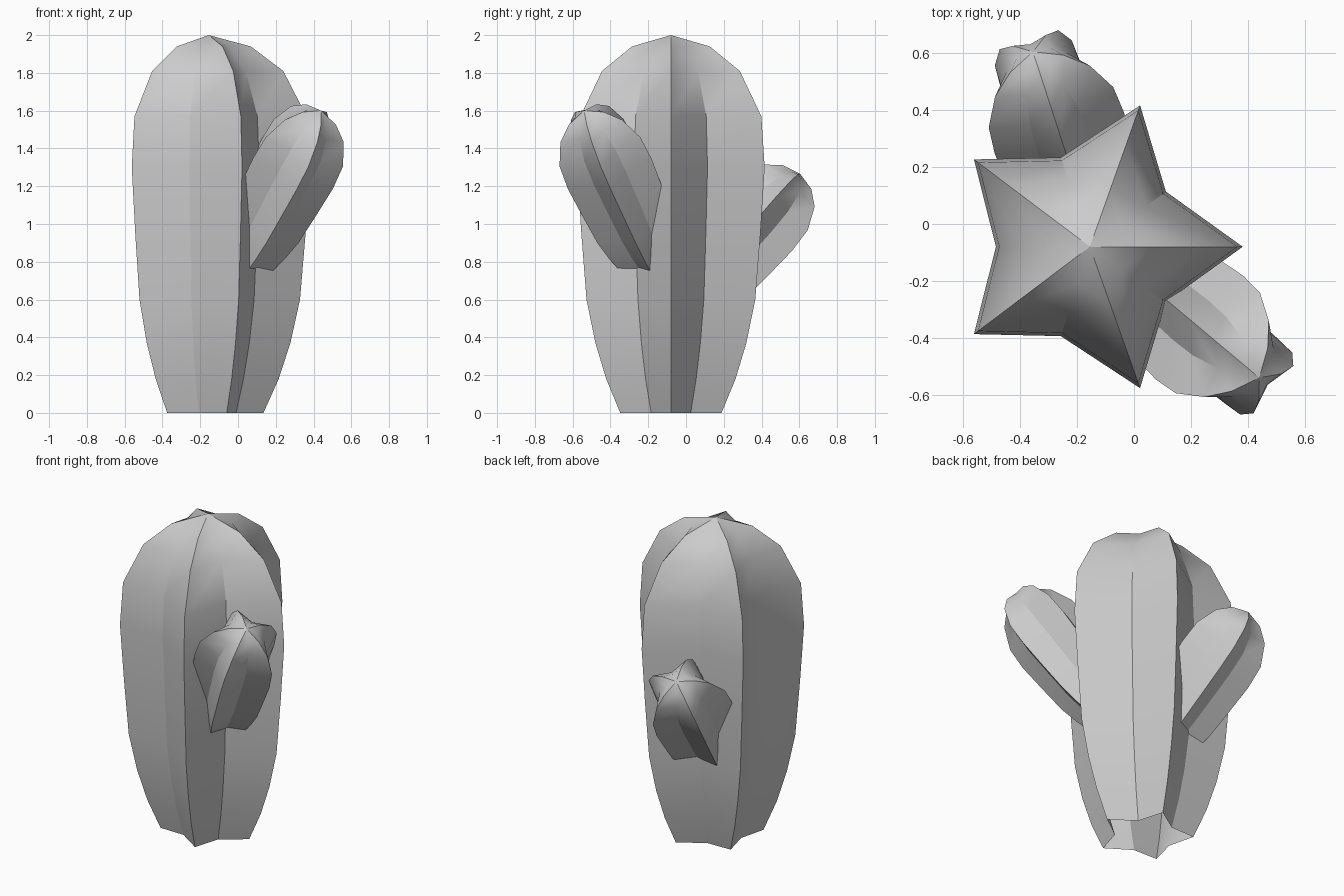
import bpy, bmesh
from math import sin, cos, pi, radians
from mathutils import Matrix, Vector

if "Cube" in bpy.data.objects:
    bpy.data.objects.remove(bpy.data.objects["Cube"])

# (height, width factor) of the ribbed bulb, from open base to just below apex
PROFILE = [(0, .54), (.18, .69), (.37, .805), (.6, .9), (.95, .955),
           (1.3, 1), (1.57, .965), (1.81, .735), (1.94, .415)]
TIP, VALLEY, LENGTH = .522, .33, 2.0


def ribbed_stem(name, matrix, tip_shift=0):
    """Five-ribbed star section lofted along the profile to a pointed apex."""
    bm = bmesh.new()
    rings = []
    for z, k in PROFILE:
        ring = []
        for i in range(10):
            a = i * pi / 5
            r, dx = (VALLEY, 0) if i % 2 else (TIP, tip_shift)
            ring.append(bm.verts.new((k * (r * cos(a) + dx), k * r * sin(a), z)))
        rings.append(ring)
    for lo, hi in zip(rings, rings[1:]):
        for i in range(10):
            j = (i + 1) % 10
            bm.faces.new((lo[i], lo[j], hi[j], hi[i]))
    apex = bm.verts.new((0, 0, LENGTH))
    for i in range(10):
        bm.faces.new((rings[-1][i], rings[-1][(i + 1) % 10], apex))
    bm.transform(matrix)
    mesh = bpy.data.meshes.new(name)
    bm.to_mesh(mesh)
    bm.free()
    obj = bpy.data.objects.new(name, mesh)
    bpy.context.collection.objects.link(obj)
    bpy.ops.object.select_all(action='DESELECT')
    obj.select_set(True)
    bpy.context.view_layer.objects.active = obj
    bpy.ops.object.shade_smooth_by_angle(angle=radians(30))
    return obj


def arm(name, apex, azimuth, tilt):
    """Smaller stem leaning outward, placed by its apex, one rib on top."""
    rot = (Matrix.Rotation(radians(azimuth), 4, 'Z')
           @ Matrix.Rotation(radians(tilt), 4, 'Y')
           @ Matrix.Rotation(pi, 4, 'Z'))
    size = Matrix.Diagonal((.48, .48, .52, 1))
    base = Vector(apex) - rot @ Vector((0, 0, LENGTH * .52))
    ribbed_stem(name, Matrix.Translation(base) @ rot @ size)


# main trunk
ribbed_stem("trunk", Matrix.Translation((-.155, -.08, 0)), .015)

# side arms
arm("high_arm", (.44, -.54, 1.6), -40, 35)
arm("low_arm", (-.355, .605, 1.265), 108, 42)
